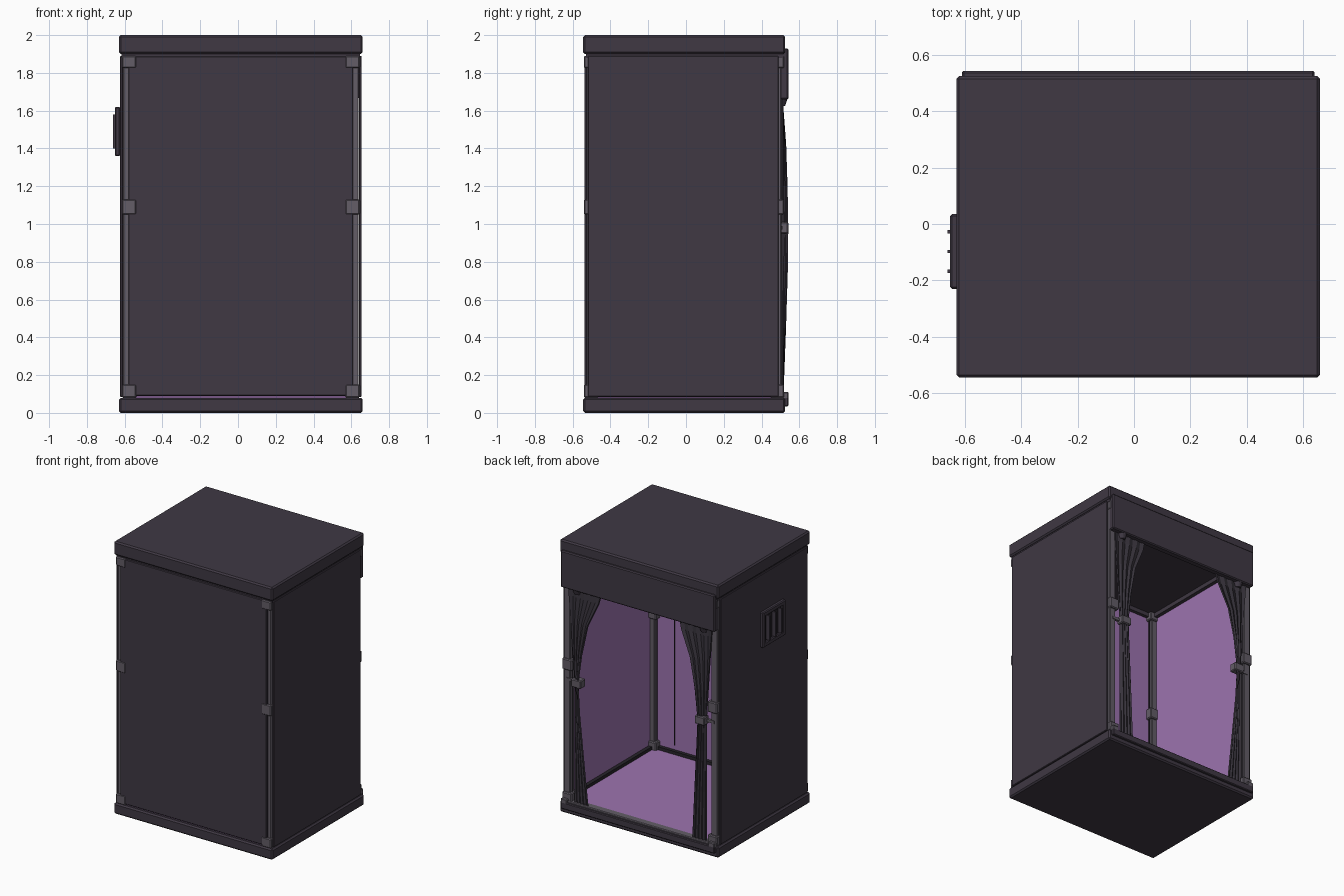
import bpy, bmesh, math

if "Cube" in bpy.data.objects:
    bpy.data.objects.remove(bpy.data.objects["Cube"])

CX = 0.015  # centre of the cabinet; the vent sticks out on -x


def mat(name, c):
    m = bpy.data.materials.new(name)
    m.diffuse_color = (*c, 1)
    m.use_nodes = True
    m.node_tree.nodes["Principled BSDF"].inputs["Base Color"].default_value = m.diffuse_color
    return m


BODY = mat("dark plum grey", (0.050, 0.040, 0.057))
CURTAIN = mat("curtain charcoal", (0.040, 0.034, 0.046))
FRAME = mat("frame grey", (0.125, 0.110, 0.135))
RAIL = mat("near black", (0.020, 0.017, 0.023))
LINING = mat("lining purple", (0.335, 0.172, 0.430))


def finish(name, bm, m):
    me = bpy.data.meshes.new(name)
    bmesh.ops.recalc_face_normals(bm, faces=bm.faces)
    bm.to_mesh(me)
    bm.free()
    me.materials.append(m)
    ob = bpy.data.objects.new(name, me)
    bpy.context.collection.objects.link(ob)
    return ob


def box(name, x, y, z, m, bevel=0.0):
    """Box from (min, max) ranges, x measured from the cabinet centre."""
    bm = bmesh.new()
    bmesh.ops.create_cube(bm, size=1)
    for v in bm.verts:
        v.co = [r[0] + (r[1] - r[0]) * (c + 0.5) for r, c in zip((x, y, z), v.co)]
        v.co.x += CX
    if bevel:
        bmesh.ops.bevel(bm, geom=bm.edges[:], offset=bevel, segments=1, affect='EDGES')
    return finish(name, bm, m)


def pair(name, x, y, z, m, bevel=0.0):
    """The same box on both sides."""
    box(name + "_right", x, y, z, m, bevel)
    box(name + "_left", (-x[1], -x[0]), y, z, m, bevel)


# Base and roof caps
box("base_cap", (-0.645, 0.645), (-0.545, 0.525), (0, 0.08), BODY, 0.01)
box("roof_cap", (-0.645, 0.645), (-0.545, 0.525), (1.90, 2.0), BODY, 0.01)
box("roof_gap", (-0.632, 0.632), (-0.53, 0.515), (1.88, 1.905), BODY)

# Outer panels and purple lining
box("front_panel", (-0.595, 0.595), (-0.538, -0.522), (0.09, 1.888), BODY, 0.004)
pair("side_panel", (0.625, 0.64), (-0.52, 0.49), (0.085, 1.89), BODY, 0.004)
box("front_lining", (-0.60, 0.60), (-0.520, -0.510), (0.08, 1.885), LINING)
pair("side_lining", (0.612, 0.623), (-0.512, 0.485), (0.08, 1.885), LINING)
box("floor_lining", (-0.61, 0.61), (-0.51, 0.49), (0.08, 0.092), LINING)
box("lining_seam", (0.43, 0.437), (-0.510, -0.505), (0.15, 1.80), RAIL)

# Inner bottom and top rails along the walls
for n, z, m in (("bottom", (0.09, 0.115), RAIL), ("top", (1.85, 1.882), BODY)):
    pair(n + "_side_rail", (0.585, 0.613), (-0.50, 0.48), z, m)
    box(n + "_front_rail", (-0.59, 0.59), (-0.512, -0.485), z, m)

# Corner posts with slots and connector blocks
for n, y, yb in (("front", (-0.526, -0.475), (-0.541, -0.462)),
                 ("back", (0.455, 0.505), (0.445, 0.52))):
    pair(n + "_post", (0.572, 0.624), y, (0.08, 1.885), FRAME, 0.005)
    pair(n + "_post_slot", (0.570, 0.58), (sum(y) / 2 - 0.006, sum(y) / 2 + 0.006),
         (0.1, 1.87), RAIL)
    for k, z in (("low", (0.08, 0.15)), ("mid", (1.05, 1.13)), ("high", (1.825, 1.89))):
        pair(f"{n}_{k}_connector", (0.553, 0.630), yb, z, FRAME, 0.006)

# Header board and threshold on the open back
box("back_header", (-0.625, 0.625), (0.495, 0.543), (1.66, 1.93), BODY, 0.007)
box("back_threshold", (-0.625, 0.625), (0.47, 0.527), (0.07, 0.095), FRAME, 0.005)
box("threshold_face", (-0.625, 0.625), (0.515, 0.543), (0.035, 0.085), BODY, 0.005)
pair("threshold_block", (0.575, 0.625), (0.50, 0.543), (0.075, 0.11), FRAME, 0.005)

# Tied curtains: (z, inner x, outer x, y of inner edge)
ROWS = [(1.68, 0.315, 0.585, 0.502), (1.60, 0.335, 0.58, 0.508), (1.42, 0.415, 0.565, 0.522),
        (1.20, 0.46, 0.55, 0.530), (0.98, 0.488, 0.535, 0.535), (0.75, 0.475, 0.535, 0.532),
        (0.45, 0.452, 0.535, 0.522), (0.09, 0.425, 0.535, 0.508)]
N = 8
for side, s in (("right", 1), ("left", -1)):
    bm = bmesh.new()
    grid = []
    for z, xi, xo, yi in ROWS:
        row = []
        for i in range(N + 1):
            t = i / N
            fold = 0.004 * (-1) ** i
            row.append(bm.verts.new((CX + s * (xi + (xo - xi) * t),
                                     yi + (0.504 - yi) * t + fold, z)))
        grid.append(row)
    for a, b in zip(grid, grid[1:]):
        for i in range(N):
            bm.faces.new((a[i], a[i + 1], b[i + 1], b[i]))
    ob = finish("curtain_" + side, bm, CURTAIN)
    mod = ob.modifiers.new("thickness", 'SOLIDIFY')
    mod.thickness = 0.01
    mod.offset = 0

    # Round curtain holder under the header
    bm = bmesh.new()
    bmesh.ops.create_cone(bm, cap_ends=True, segments=16, radius1=0.022, radius2=0.035, depth=0.04)
    bmesh.ops.translate(bm, verts=bm.verts, vec=(CX + s * 0.515, 0.503, 1.645))
    finish("curtain_holder_" + side, bm, BODY)

# Curtain tie blocks and their arms to the posts
pair("curtain_tie", (0.462, 0.542), (0.485, 0.542), (0.95, 1.01), FRAME, 0.006)
pair("tie_arm", (0.54, 0.60), (0.492, 0.51), (0.97, 0.99), FRAME)

# Vent on the left side: frame, dark recess and upright slats
Y0, Y1, Z0, Z1, W = -0.23, 0.035, 1.36, 1.62, 0.035
VX = (-0.667, -0.638)
box("vent_frame_bottom", VX, (Y0, Y1), (Z0, Z0 + W), BODY, 0.006)
box("vent_frame_top", VX, (Y0, Y1), (Z1 - W, Z1), BODY, 0.006)
box("vent_frame_front", VX, (Y0, Y0 + W), (Z0 + 0.01, Z1 - 0.01), BODY, 0.006)
box("vent_frame_back", VX, (Y1 - W, Y1), (Z0 + 0.01, Z1 - 0.01), BODY, 0.006)
box("vent_recess", (-0.650, -0.638), (Y0 + 0.02, Y1 - 0.02), (Z0 + 0.02, Z1 - 0.02), RAIL)
for i, y in enumerate((-0.167, -0.0975, -0.028)):
    box(f"vent_slat_{i + 1}", (-0.677, -0.645), (y - 0.006, y + 0.006), (1.40, 1.58), BODY)
